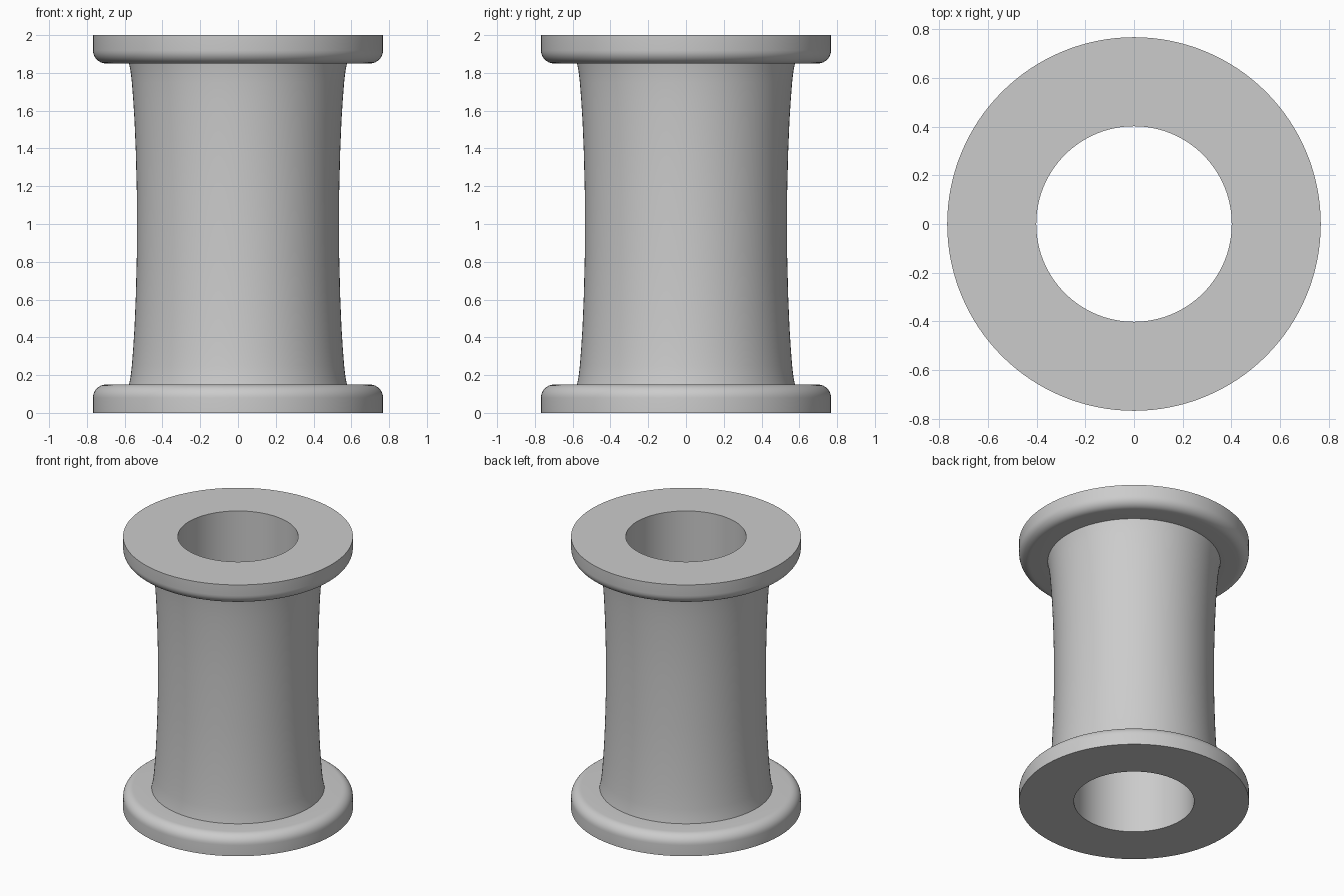
import bpy, bmesh, math

cube = bpy.data.objects.get("Cube")
if cube:
    bpy.data.objects.remove(cube, do_unlink=True)

SEGMENTS = 128
BORE, RIM, FLANGE, FILLET = 0.402, 0.768, 0.15, 0.07

# Plain grey material
grey = bpy.data.materials.new("plain grey")
grey.use_nodes = True
colour = (0.6, 0.6, 0.6, 1)
grey.diffuse_color = colour
grey.node_tree.nodes["Principled BSDF"].inputs["Base Color"].default_value = colour

# Lower half of the profile: flat base, rounded inner rim, waisted barrel
half = [(BORE, 0), (RIM, 0)]
for i in range(9):
    a = math.radians(90 * i / 8)
    half.append((RIM - FILLET + FILLET * math.cos(a),
                 FLANGE - FILLET + FILLET * math.sin(a)))
half += [(0.577, FLANGE), (0.569, 0.19), (0.562, 0.25), (0.555, 0.34),
         (0.548, 0.45), (0.541, 0.62), (0.536, 0.82)]
profile = half + [(r, 2 - z) for r, z in reversed(half)]

# Spin the closed profile around the vertical axis
bm = bmesh.new()
verts = [bm.verts.new((r, 0, z)) for r, z in profile]
edges = [bm.edges.new((v, verts[(i + 1) % len(verts)])) for i, v in enumerate(verts)]
bmesh.ops.spin(bm, geom=verts + edges, cent=(0, 0, 0), axis=(0, 0, 1),
               angle=math.tau, steps=SEGMENTS, use_merge=True)
bmesh.ops.remove_doubles(bm, verts=bm.verts, dist=1e-5)
bmesh.ops.recalc_face_normals(bm, faces=bm.faces)

mesh = bpy.data.meshes.new("spool")
bm.to_mesh(mesh)
bm.free()
mesh.materials.append(grey)
spool = bpy.data.objects.new("spool", mesh)
bpy.context.collection.objects.link(spool)

# Smooth barrel and rims, sharp corners
bpy.ops.object.select_all(action="DESELECT")
spool.select_set(True)
bpy.context.view_layer.objects.active = spool
bpy.ops.object.shade_smooth_by_angle(angle=math.radians(30))
